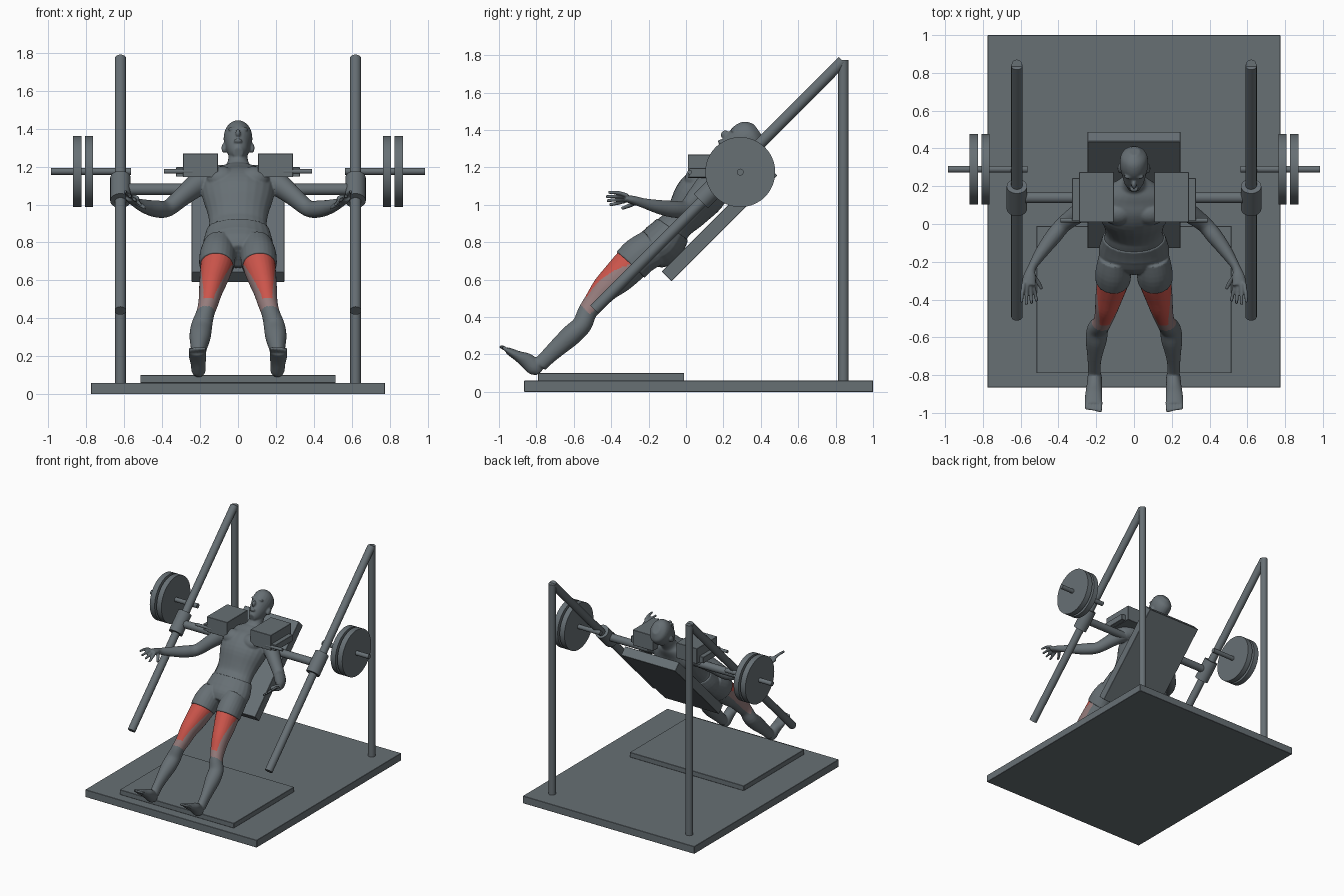
import bpy, bmesh, math
from mathutils import Vector, Matrix

cube = bpy.data.objects.get("Cube")
if cube:
    bpy.data.objects.remove(cube)

R2 = math.sqrt(2)


def material(name, rgb):
    m = bpy.data.materials.new(name)
    m.use_nodes = True
    m.diffuse_color = (*rgb, 1)
    m.node_tree.nodes["Principled BSDF"].inputs["Base Color"].default_value = (*rgb, 1)
    return m


grey = material("slate grey", (0.135, 0.16, 0.175))
red = material("muscle red", (0.60, 0.09, 0.07))
pink = material("faded pink", (0.30, 0.20, 0.20))


def finish(name, bm, smooth=True):
    bmesh.ops.recalc_face_normals(bm, faces=bm.faces)
    mesh = bpy.data.meshes.new(name)
    bm.to_mesh(mesh)
    bm.free()
    ob = bpy.data.objects.new(name, mesh)
    bpy.context.collection.objects.link(ob)
    mesh.materials.append(grey)
    bpy.ops.object.select_all(action='DESELECT')
    ob.select_set(True)
    bpy.context.view_layer.objects.active = ob
    if smooth:
        bpy.ops.object.shade_smooth_by_angle(angle=math.radians(40))
    return ob


def box(name, loc, dims, tilt=0):
    bm = bmesh.new()
    bmesh.ops.create_cube(bm, size=1)
    bmesh.ops.scale(bm, vec=dims, verts=bm.verts)
    bmesh.ops.bevel(bm, geom=bm.edges[:], offset=0.002, segments=1, affect='EDGES')
    bm.transform(Matrix.Translation(loc) @ Matrix.Rotation(math.radians(tilt), 4, 'X'))
    return finish(name, bm, False)


def rod(name, p, q, r, segs=32):
    p, q = Vector(p), Vector(q)
    d = q - p
    bm = bmesh.new()
    bmesh.ops.create_cone(bm, cap_ends=True, segments=segs, radius1=r, radius2=r, depth=d.length)
    bm.transform(Matrix.Translation((p + q) / 2) @ d.to_track_quat('Z', 'Y').to_matrix().to_4x4())
    return finish(name, bm)


# Floor plates and reclined back board
box("base_plate", (0, 0.067, 0.03), (1.55, 1.866, 0.06))
box("foot_plate", (0, -0.40, 0.08), (1.03, 0.78, 0.04))
box("back_board", (0, 0.18, 0.90), (0.49, 0.074, 0.80), -45)
rod("cross_bar", (-0.62, 0.14, 1.08), (0.62, 0.14, 1.08), 0.03)

# Frame, sled and weights on both sides
for side, k in (("left", 1), ("right", -1)):
    x = 0.62 * k
    rod(side + "_post", (x, 0.842, 0.06), (x, 0.842, 1.775), 0.028)
    rod(side + "_rail", (x, -0.49, 0.44), (x, 0.838, 1.77), 0.03)
    rod(side + "_sleeve", (x, 0.08, 1.02), (x, 0.20, 1.14), 0.054)
    rod(side + "_weight_axle", (0.565 * k, 0.29, 1.175), (0.985 * k, 0.29, 1.175), 0.018)
    rod(side + "_inner_weight", (0.765 * k, 0.29, 1.175), (0.808 * k, 0.29, 1.175), 0.187, 64)
    rod(side + "_outer_weight", (0.826 * k, 0.29, 1.175), (0.87 * k, 0.29, 1.175), 0.187, 64)
    box(side + "_shoulder_pad", (0.198 * k, 0.142, 1.207), (0.185, 0.265, 0.125))
    box(side + "_pad_arm", (0.308 * k, 0.13, 1.172), (0.038, 0.225, 0.05))
    rod(side + "_handle", (0.24 * k, 0.02, 1.175), (0.39 * k, 0.02, 1.175), 0.012)


# Body helpers: n points out of the chest, s runs from feet to head
def lean(x, n, s, *radii):
    return (x, (s - n) / R2, (s + n) / R2, *radii)


def refine(st, steps=4):
    out = []
    for i in range(len(st) - 1):
        quad = [Vector(st[min(max(j, 0), len(st) - 1)]) for j in range(i - 1, i + 3)]
        a, b, c, d = quad
        for j in range(steps):
            t = j / steps
            out.append(b + (c - a) * (t / 2) + (a * 2 - b * 5 + c * 4 - d) * (t * t / 2)
                       + (b * 3 - a - c * 3 + d) * (t ** 3 / 2))
    return out + [Vector(st[-1])]


def limb(bm, stations, k=1, grow=0, segs=24):
    st = refine([Vector(v) for v in stations])
    rings = []
    for i, v in enumerate(st):
        d = (st[min(i + 1, len(st) - 1)] - st[max(i - 1, 0)])[:3]
        d = Vector(d).normalized()
        across = (Vector((1, 0, 0)) - d * d.x).normalized()
        up = d.cross(across)
        ring = []
        for j in range(segs):
            a = math.tau * j / segs
            p = Vector(v[:3]) + across * math.cos(a) * (v[3] + grow) + up * math.sin(a) * (v[4] + grow)
            ring.append(bm.verts.new((p.x * k, p.y, p.z)))
        rings.append(ring)
    for r, q in zip(rings, rings[1:]):
        for j in range(segs):
            bm.faces.new((r[j], r[j - 1], q[j - 1], q[j]))
    bm.faces.new(rings[0])
    bm.faces.new(rings[-1][::-1])


def ball(bm, x, n, s, size):
    m = Matrix.Translation(lean(x, n, s)) @ Matrix.Rotation(-math.pi / 4, 4, 'X')
    bmesh.ops.create_uvsphere(bm, u_segments=20, v_segments=12, radius=1,
                              matrix=m @ Matrix.Diagonal((*size, 1)))


def fuse(ob, voxel, rounds):
    mod = ob.modifiers.new("fuse", 'REMESH')
    mod.mode = 'VOXEL'
    mod.voxel_size = voxel
    mod.use_smooth_shade = True
    soft = ob.modifiers.new("soften", 'SMOOTH')
    soft.factor = 0.5
    soft.iterations = rounds
    for name in ("fuse", "soften"):
        bpy.ops.object.modifier_apply(modifier=name)
    for p in ob.data.polygons:
        p.use_smooth = True


# Profiles from pelvis to neck, chin to crown, hip to ankle
pelvis = [lean(0, .68, .35, .07, .06), lean(0, .67, .40, .165, .098),
          lean(0, .652, .47, .178, .113), lean(0, .665, .565, .158, .094)]
chest = [lean(0, .668, .61, .152, .09), lean(0, .675, .68, .162, .108),
         lean(0, .69, .78, .188, .13), lean(0, .69, .87, .195, .122),
         lean(0, .69, .93, .165, .09), lean(0, .69, .98, .10, .066),
         lean(0, .70, 1.02, .057, .056), lean(0, .715, 1.10, .05, .052)]
skull = [lean(0, .775, 1.025, .025, .03), lean(0, .755, 1.06, .05, .063),
         lean(0, .735, 1.12, .066, .087), lean(0, .725, 1.18, .076, .098),
         lean(0, .72, 1.23, .066, .084), lean(0, .715, 1.262, .03, .04)]
thigh = [lean(.10, .67, .42, .08, .095), lean(.108, .69, .34, .088, .096),
         lean(.112, .69, .27, .086, .095)]
shin = [lean(.127, .69, .18, .076, .088), lean(.142, .695, .09, .064, .074),
        lean(.156, .685, 0, .053, .06), lean(.172, .675, -.07, .048, .052),
        lean(.192, .647, -.14, .056, .053), lean(.20, .648, -.22, .056, .056),
        lean(.206, .652, -.30, .044, .05), lean(.21, .655, -.38, .035, .043),
        lean(.21, .655, -.45, .034, .04)]
foot = [(.208, -.785, .10, .022, .02), (.208, -.805, .125, .037, .042),
        (.21, -.85, .165, .04, .042), (.213, -.90, .192, .045, .028),
        (.215, -.955, .222, .047, .018)]
arm = [(.13, .14, 1.13, .06, .068), (.205, .12, 1.11, .062, .066),
       (.29, .06, 1.045, .05, .054), (.37, 0, .98, .043, .045),
       (.43, -.07, .977, .043, .045), (.49, -.15, .99, .034, .037),
       (.54, -.23, 1.01, .023, .026), (.553, -.28, 1.025, .034, .023),
       (.558, -.325, 1.035, .038, .018)]

# Body: torso, head, limbs, fingers and toes fused together
bm = bmesh.new()
limb(bm, pelvis + chest)
limb(bm, skull)
ball(bm, 0, .828, 1.12, (.013, .02, .024))
ball(bm, 0, .815, 1.075, (.024, .014, .012))
for k in (1, -1):
    limb(bm, thigh + shin, k)
    limb(bm, foot, k)
    limb(bm, arm, k)
    ball(bm, .085 * k, .765, .845, (.08, .062, .065))
    ball(bm, .075 * k, .71, 1.125, (.012, .022, .03))
    ball(bm, .03 * k, .812, 1.165, (.024, .012, .01))
    for i in range(5):
        x = .178 + .018 * i
        limb(bm, [(x, -.94, .214, .011, .012), (x, -.97, .232, .01, .011),
                  (x, -.996 + .005 * i, .244, .009, .009)], k, segs=10)
    for i in range(4):
        reach = (.0, .015, .018, .005)[i]
        limb(bm, [(.535 + .016 * i, -.31, 1.025 + .008 * i, .011, .011),
                  (.525 + .022 * i, -.36, 1.01 + .018 * i, .0105, .0105),
                  (.515 + .027 * i, -.41 - reach, 1.0 + .022 * i, .009, .009)], k, segs=10)
    limb(bm, [(.54, -.265, 1.015, .014, .014), (.51, -.305, .995, .012, .012),
              (.488, -.345, .98, .009, .009)], k, segs=10)
body = finish("body", bm)
fuse(body, 0.006, 3)

# Highlighted front thigh muscles with a faded border
while len(body.data.materials) < 3:
    body.data.materials.append((grey, red, pink)[len(body.data.materials)])
for i, m in enumerate((grey, red, pink)):
    body.data.materials[i] = m
for p in body.data.polygons:
    c = p.center
    s, n, x = (c.y + c.z) / R2, (c.z - c.y) / R2, abs(c.x)
    index = 0
    if -0.07 < s < 0.30 and n > 0.655 and x < 0.25:
        width = 0.028 + 0.22 * max(s, 0)
        centre = 0.112 + 0.15 * (0.27 - s)
        index = 1 if s > -0.02 and n > 0.70 and abs(x - centre) < width else 2
    p.material_index = index

# Fitted shorts
bm = bmesh.new()
limb(bm, pelvis, grow=0.007)
for k in (1, -1):
    limb(bm, thigh, k, grow=0.007)
shorts = finish("shorts", bm)
fuse(shorts, 0.006, 2)
